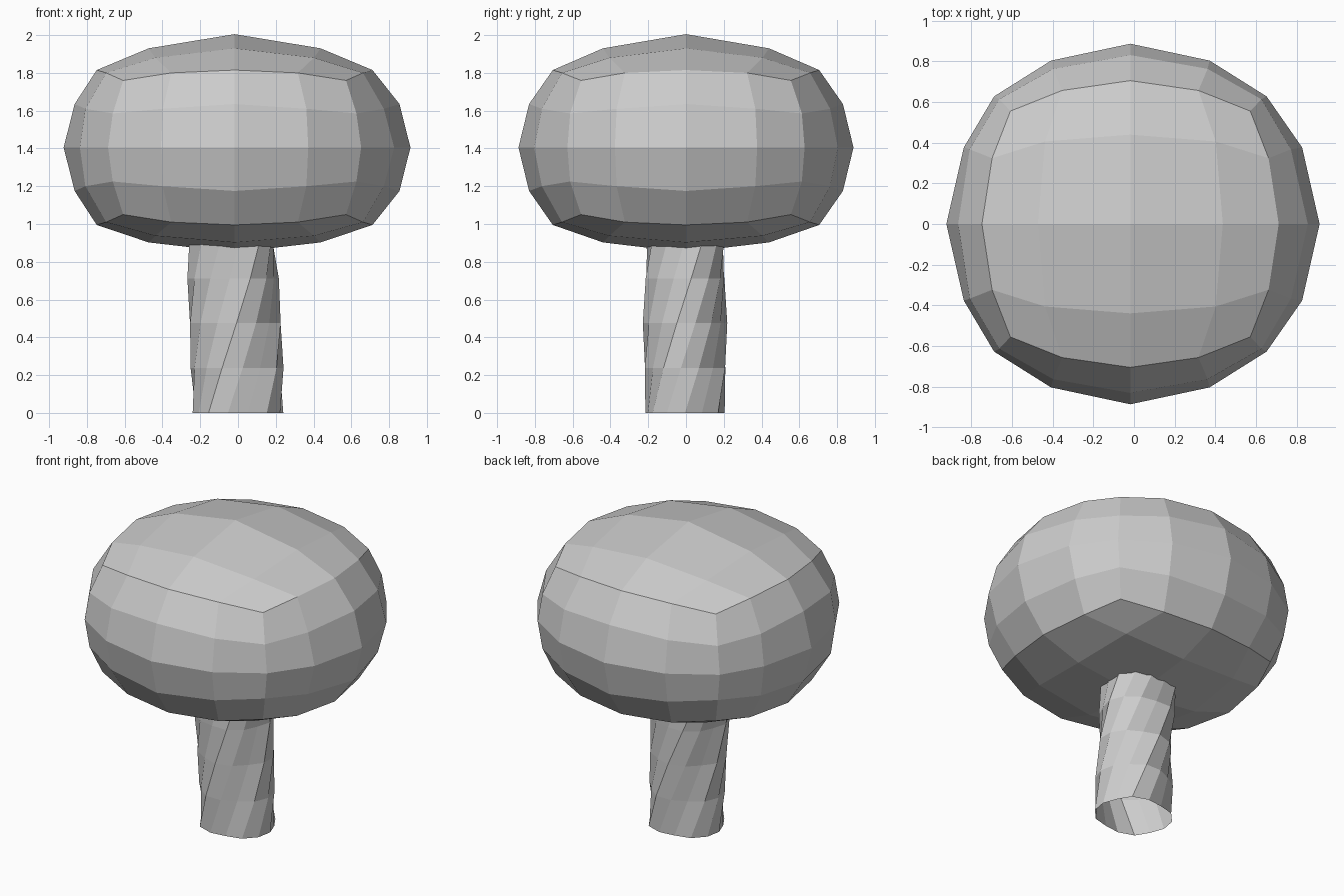
import bpy, bmesh, math
from math import cos, sin, pi, radians

if "Cube" in bpy.data.objects:
    bpy.data.objects.remove(bpy.data.objects["Cube"])


def add_object(name, bm):
    bmesh.ops.recalc_face_normals(bm, faces=bm.faces)
    mesh = bpy.data.meshes.new(name)
    bm.to_mesh(mesh)
    bm.free()
    obj = bpy.data.objects.new(name, mesh)
    bpy.context.collection.objects.link(obj)
    return obj


# Foliage: a 4x4x4 cube rounded out; one eighth of its shape is given, the rest is mirrored.
# Key: grid steps from the centre (larger side, smaller side, height) -> offsets
OCTANT = {
    (0, 0, 2): (0, 0, .60), (1, 0, 2): (.455, 0, .525), (2, 0, 2): (.73, 0, .41),
    (1, 1, 2): (.42, .42, .475), (2, 1, 2): (.68, .335, .395), (2, 2, 2): (.59, .575, .355),
    (2, 0, 1): (.86, 0, .23), (2, 1, 1): (.79, .38, .205), (2, 2, 1): (.645, .635, .18),
    (2, 0, 0): (.918, 0, 0), (2, 1, 0): (.832, .39, 0), (2, 2, 0): (.67, .65, 0),
}
bm = bmesh.new()
bmesh.ops.create_cube(bm, size=4)
bmesh.ops.subdivide_edges(bm, edges=bm.edges[:], cuts=3, use_grid_fill=True)
for v in bm.verts:
    gx, gy, gz = (round(c) for c in v.co)
    a, b, c = abs(gx), abs(gy), abs(gz)
    p = OCTANT[(max(a, b), min(a, b), c)]
    x, y = (p[0], p[1]) if a >= b else (p[1], p[0])
    z = p[2]
    if gz < 0 and z > .45:          # flatter underside
        z = .45 + (z - .45) * .7
    shift = -.005 if x > .8 else -.018
    v.co = (math.copysign(x, gx) + shift, math.copysign(y, gy) * .966,
            1.405 + math.copysign(z, gz))
add_object("foliage", bm)

# Trunk: open tube with shallow grooves, twisting and leaning slightly to the left
SIDES, RINGS, TOP = 14, 4, 0.95
BUMPS = [1.0, .96, 1.04, 1.0, .94, 1.02, 1.03]
bm = bmesh.new()
rings = []
for r in range(RINGS + 1):
    t = r / RINGS
    twist = radians(80) * t
    ring = []
    for i in range(SIDES):
        ang = 2 * pi * i / SIDES + twist
        k = BUMPS[i % len(BUMPS)]
        ring.append(bm.verts.new((.24 * k * cos(ang) - .04 * t ** 1.5,
                                  .215 * k * sin(ang) - .005, TOP * t)))
    rings.append(ring)
for lo, hi in zip(rings, rings[1:]):
    for i in range(SIDES):
        j = (i + 1) % SIDES
        bm.faces.new((lo[i], lo[j], hi[j], hi[i]))
add_object("trunk", bm)
